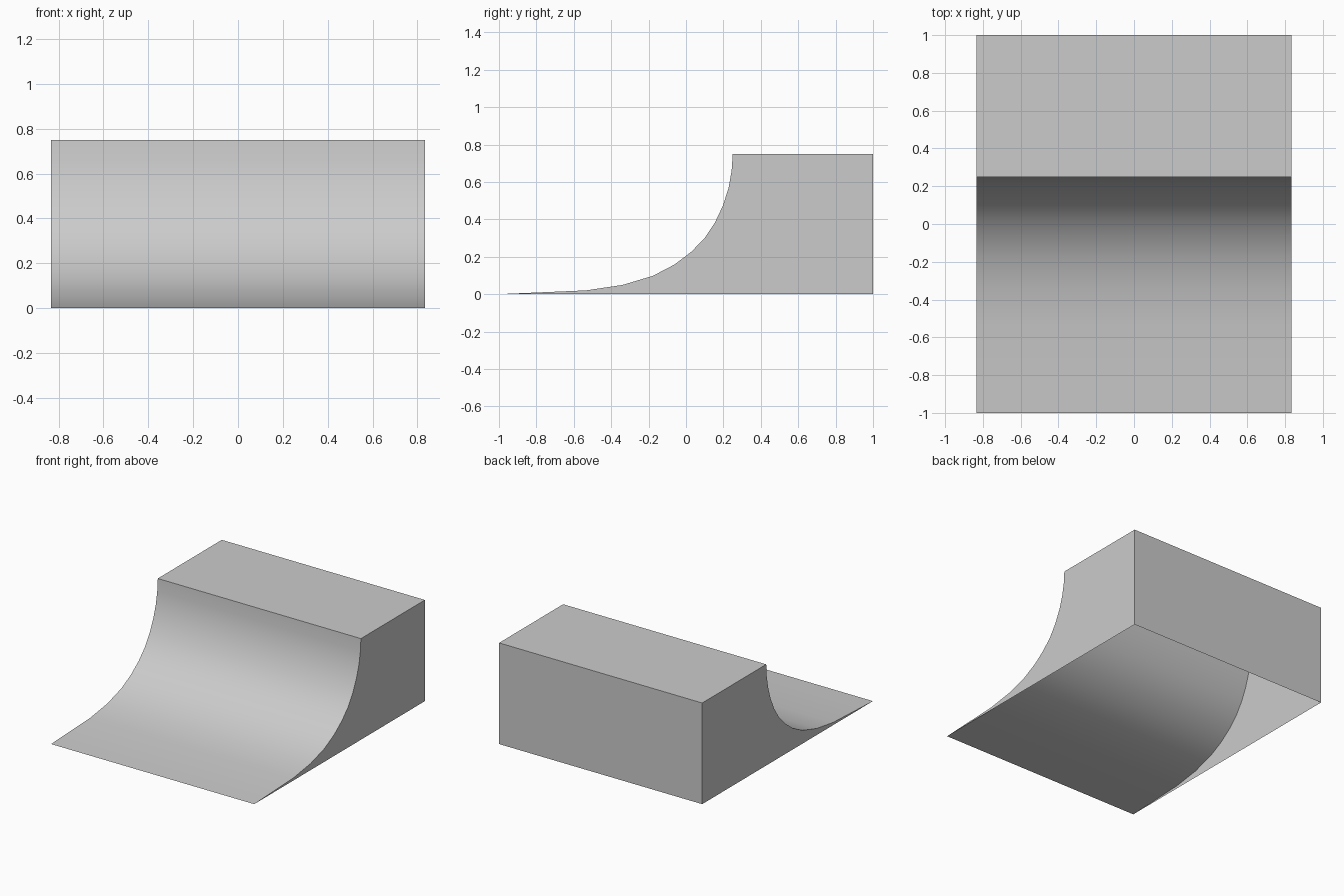
import bpy, bmesh

if "Cube" in bpy.data.objects:
    bpy.data.objects.remove(bpy.data.objects["Cube"])

HALF_WIDTH = 0.833

# Side profile (y, z): the riding curve from the front lip up to the deck
curve = [(-1, 0), (-0.91, 0.004), (-0.535, 0.02), (-0.34, 0.049), (-0.177, 0.098),
         (-0.062, 0.158), (0.028, 0.226), (0.1, 0.3), (0.155, 0.383),
         (0.198, 0.475), (0.228, 0.57), (0.244, 0.66), (0.25, 0.75)]
# Deck and back wall close the profile; the underside stays open
profile = curve + [(1, 0.75), (1, 0)]

bm = bmesh.new()
left = [bm.verts.new((-HALF_WIDTH, y, z)) for y, z in profile]
right = [bm.verts.new((HALF_WIDTH, y, z)) for y, z in profile]

# Riding surface, deck and back wall
for i in range(len(profile) - 1):
    face = bm.faces.new((left[i], right[i], right[i + 1], left[i + 1]))
    face.smooth = True

# Side panels
bm.faces.new(left)
bm.faces.new(right[::-1])
bm.normal_update()

mesh = bpy.data.meshes.new("quarter_pipe_ramp")
bm.to_mesh(mesh)
bm.free()
ramp = bpy.data.objects.new("quarter_pipe_ramp", mesh)
bpy.context.collection.objects.link(ramp)

# Smooth curve with crisp outer edges
bpy.context.view_layer.objects.active = ramp
ramp.select_set(True)
bpy.ops.object.shade_smooth_by_angle(angle=0.6)
